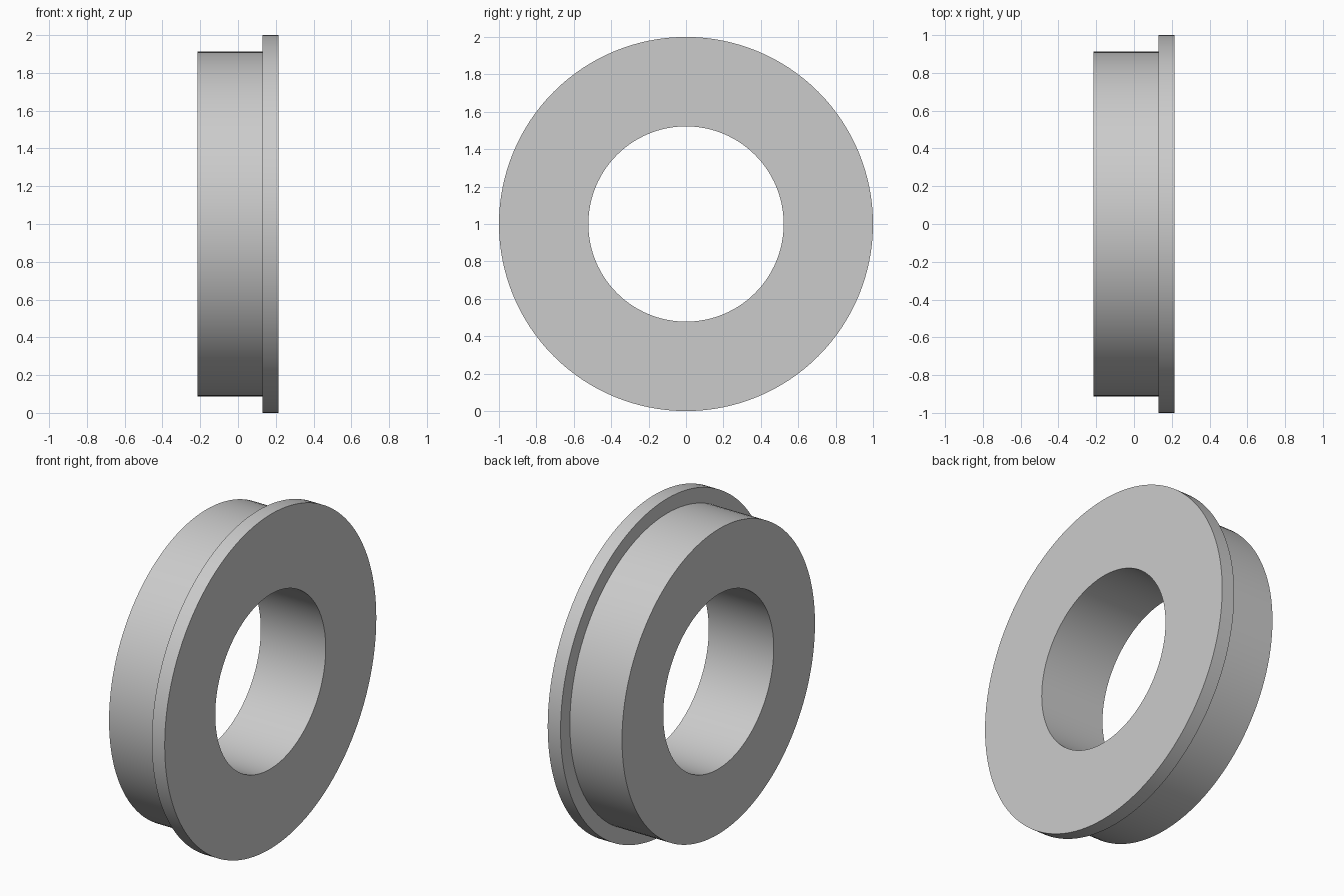
import bpy
import bmesh
import math
from mathutils import Matrix, Vector

cube = bpy.data.objects.get("Cube")
if cube:
    bpy.data.objects.remove(cube, do_unlink=True)

SEGMENTS = 128
HALF_WIDTH = 0.215
SHOULDER_X = 0.13
BORE_RADIUS = 0.522
BODY_RADIUS = 0.912
FLANGE_RADIUS = 1.0

# Plain grey finish
grey = bpy.data.materials.new("plain grey")
grey.use_nodes = True
colour = (0.6, 0.6, 0.6, 1.0)
grey.diffuse_color = colour
grey.node_tree.nodes["Principled BSDF"].inputs["Base Color"].default_value = colour

# Stepped cross-section as (x, radius), from the bore out to the flange
profile = [
    (HALF_WIDTH, BORE_RADIUS),
    (HALF_WIDTH, FLANGE_RADIUS),
    (SHOULDER_X, FLANGE_RADIUS),
    (SHOULDER_X, BODY_RADIUS),
    (-HALF_WIDTH, BODY_RADIUS),
    (-HALF_WIDTH, BORE_RADIUS),
]

# Spin the closed cross-section around the x axis
bm = bmesh.new()
verts = [bm.verts.new((x, 0, r)) for x, r in profile]
edges = [bm.edges.new((v, verts[(i + 1) % len(verts)])) for i, v in enumerate(verts)]
bmesh.ops.spin(bm, geom=verts + edges, cent=Vector(), axis=Vector((1, 0, 0)),
               angle=math.tau, steps=SEGMENTS, use_merge=True)
bmesh.ops.remove_doubles(bm, verts=bm.verts[:], dist=0.0001)
bmesh.ops.recalc_face_normals(bm, faces=bm.faces[:])
bmesh.ops.transform(bm, matrix=Matrix.Translation((0, 0, FLANGE_RADIUS)), verts=bm.verts[:])

mesh = bpy.data.meshes.new("flanged_bushing")
bm.to_mesh(mesh)
bm.free()
mesh.materials.append(grey)
bushing = bpy.data.objects.new("flanged_bushing", mesh)
bpy.context.collection.objects.link(bushing)

# Smooth round walls with crisp rims
bpy.ops.object.select_all(action="DESELECT")
bushing.select_set(True)
bpy.context.view_layer.objects.active = bushing
bpy.ops.object.shade_smooth_by_angle(angle=math.radians(30))
